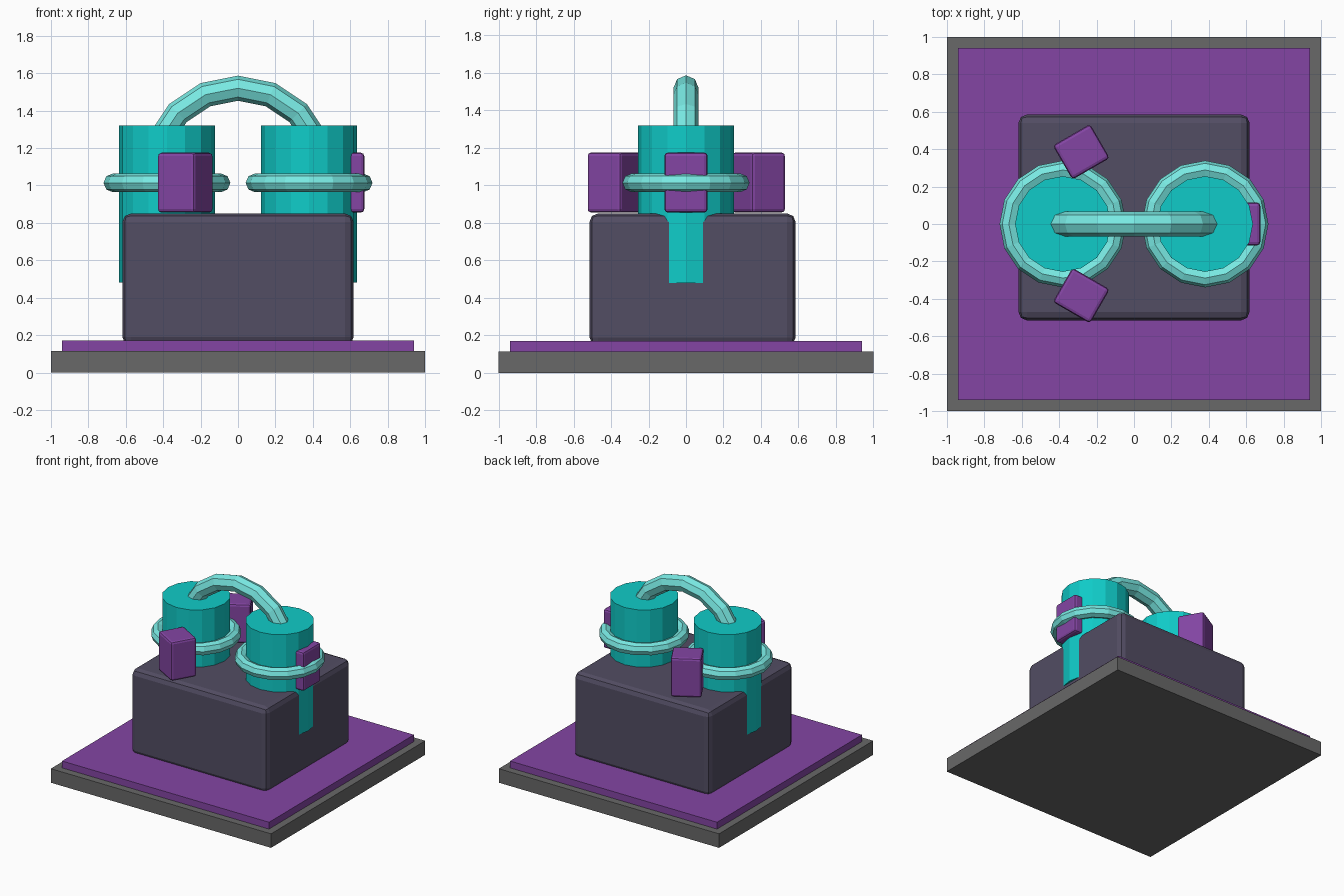
import bpy
import bmesh
from math import pi, cos, sin, radians

if "Cube" in bpy.data.objects:
    bpy.data.objects.remove(bpy.data.objects["Cube"])


def material(name, rgb):
    m = bpy.data.materials.new(name)
    m.diffuse_color = (*rgb, 1)
    m.use_nodes = True
    m.node_tree.nodes["Principled BSDF"].inputs["Base Color"].default_value = m.diffuse_color
    return m


GREY = material("dark_grey", (0.14, 0.14, 0.14))
PURPLE = material("purple", (0.23, 0.06, 0.37))
SLATE = material("slate", (0.085, 0.074, 0.125))
TEAL = material("teal", (0.005, 0.60, 0.58))
AQUA = material("light_teal", (0.19, 0.82, 0.77))


def box(name, center, size, mat, angle=0, bevel=0, segments=2):
    bpy.ops.mesh.primitive_cube_add(size=1, location=center, rotation=(0, 0, angle))
    ob = bpy.context.object
    ob.name = name
    ob.scale = size
    bpy.ops.object.transform_apply(location=False, rotation=False, scale=True)
    ob.data.materials.append(mat)
    if bevel:
        mod = ob.modifiers.new("soft_edges", 'BEVEL')
        mod.width = bevel
        mod.segments = segments
    return ob


def half_torus(name, center, major, minor, steps, sides, mat):
    """Capped half ring standing upright in the xz plane."""
    bm = bmesh.new()
    rings = []
    for i in range(steps + 1):
        a = pi * i / steps
        ring = []
        for j in range(sides):
            b = 2 * pi * j / sides
            r = major + minor * cos(b)
            ring.append(bm.verts.new((r * cos(a), minor * sin(b), r * sin(a))))
        rings.append(ring)
    for r0, r1 in zip(rings, rings[1:]):
        for j in range(sides):
            k = (j + 1) % sides
            bm.faces.new((r0[j], r0[k], r1[k], r1[j]))
    bm.faces.new(rings[0])
    bm.faces.new(rings[-1])
    bmesh.ops.recalc_face_normals(bm, faces=bm.faces)
    me = bpy.data.meshes.new(name)
    bm.to_mesh(me)
    bm.free()
    ob = bpy.data.objects.new(name, me)
    ob.location = center
    me.materials.append(mat)
    bpy.context.collection.objects.link(ob)


# Stepped base and main housing
box("base_slab", (0, 0, 0.0575), (2, 2, 0.115), GREY)
box("base_plate", (0, 0, 0.1425), (1.88, 1.88, 0.057), PURPLE)
box("housing", (0, 0.035, 0.497), (1.236, 1.10, 0.706), SLATE, bevel=0.045)

# Twin cylinders, each with a collar ring
for side, x in (("left", -0.38), ("right", 0.38)):
    bpy.ops.mesh.primitive_cylinder_add(vertices=16, radius=0.256, depth=0.84,
                                        location=(x, 0, 0.90))
    ob = bpy.context.object
    ob.name = side + "_cylinder"
    ob.data.materials.append(TEAL)
    bpy.ops.mesh.primitive_torus_add(major_segments=16, minor_segments=8,
                                     major_radius=0.289, minor_radius=0.05,
                                     location=(x, 0, 1.014))
    ob = bpy.context.object
    ob.name = side + "_collar"
    ob.data.materials.append(AQUA)

# Arched pipe joining the cylinders
half_torus("arched_pipe", (0, 0, 1.065), 0.455, 0.067, 8, 8, AQUA)

# Three lugs facing outward at 120 degree steps
for i, (x, y) in enumerate(((0.57, 0), (-0.282, 0.386), (-0.282, -0.383))):
    box(f"lug_{i + 1}", (x, y, 1.015), (0.21, 0.23, 0.32), PURPLE,
        radians(120 * i), bevel=0.018)
